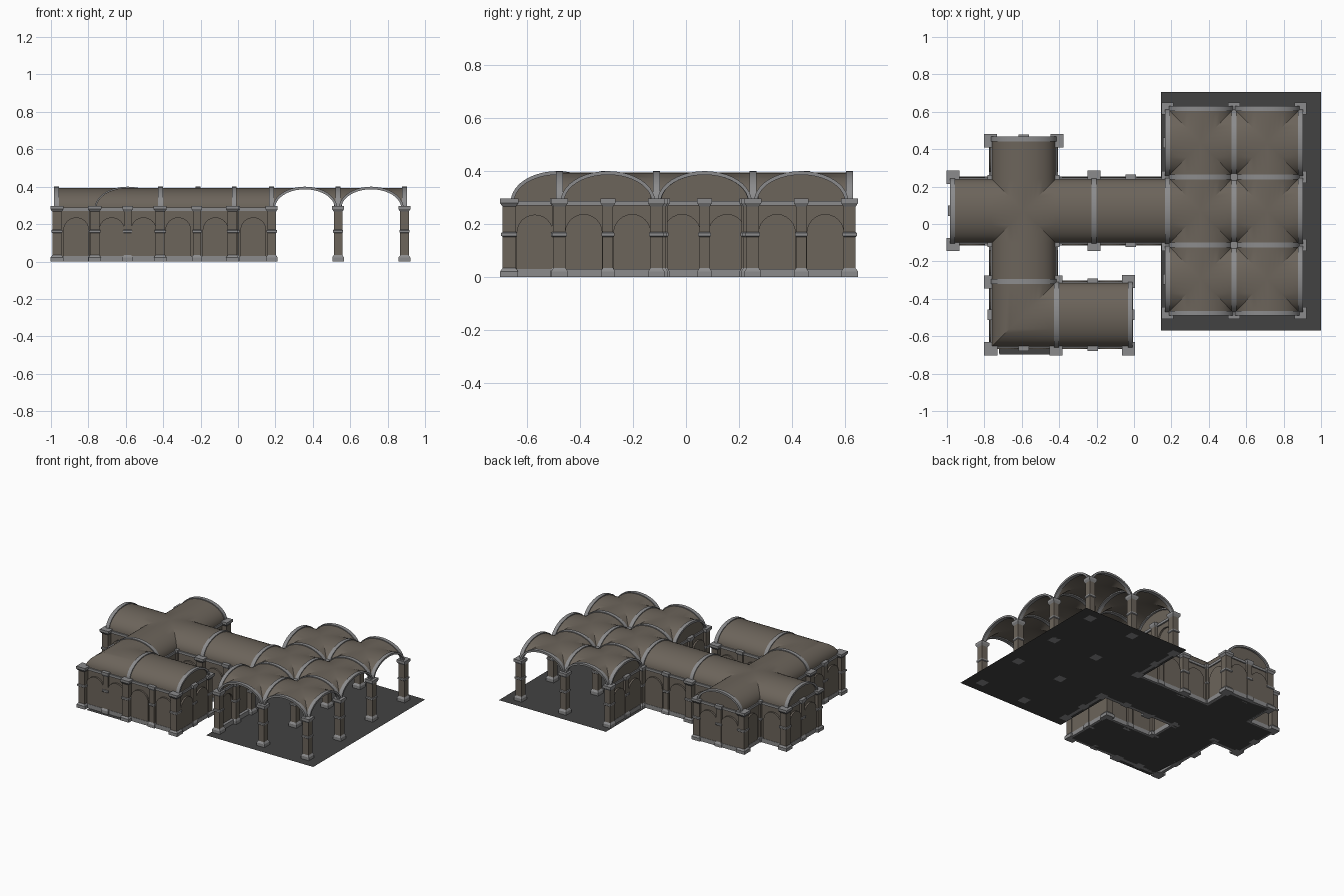
import bpy, bmesh, math
from mathutils import Vector

if "Cube" in bpy.data.objects:
    bpy.data.objects.remove(bpy.data.objects["Cube"])


def material(name, c):
    m = bpy.data.materials.new(name)
    m.diffuse_color = (*c, 1)
    m.use_nodes = True
    m.node_tree.nodes["Principled BSDF"].inputs["Base Color"].default_value = m.diffuse_color
    return m


STONE = material("brown_stone", (0.15, 0.128, 0.104))
TRIM = material("grey_trim", (0.26, 0.26, 0.265))
FLOOR = material("dark_floor", (0.055, 0.055, 0.055))
Z0, H = 0.285, 0.109          # vault spring height and rise
N = 20                        # segments in each vault arc


class Part:
    """Collects faces, then becomes one object."""
    def __init__(self, name, *mats):
        self.name, self.mats, self.bm = name, mats, bmesh.new()

    def face(self, pts, mat=0):
        f = self.bm.faces.new([self.bm.verts.new(p) for p in pts])
        f.material_index = mat
        return f

    def box(self, a, b, mat=0):
        (x0, y0, z0), (x1, y1, z1) = a, b
        self.rings([[(x0, y0, z), (x1, y0, z), (x1, y1, z), (x0, y1, z)] for z in (z0, z1)], mat)

    def rings(self, rings, mat=0):
        for i, (r, s) in enumerate(zip(rings, rings[1:])):
            for k in range(len(r)):
                j = (k + 1) % len(r)
                self.face([r[k], r[j], s[j], s[k]], mat[i] if isinstance(mat, list) else mat)
        self.face(rings[0][::-1], mat[0] if isinstance(mat, list) else mat)
        self.face(rings[-1], mat[-1] if isinstance(mat, list) else mat)

    def finish(self, smooth=False):
        bmesh.ops.remove_doubles(self.bm, verts=self.bm.verts, dist=1e-5)
        me = bpy.data.meshes.new(self.name)
        self.bm.to_mesh(me)
        self.bm.free()
        for m in self.mats:
            me.materials.append(m)
        ob = bpy.data.objects.new(self.name, me)
        bpy.context.collection.objects.link(ob)
        if smooth:
            bpy.ops.object.select_all(action='DESELECT')
            ob.select_set(True)
            bpy.context.view_layer.objects.active = ob
            bpy.ops.object.shade_smooth_by_angle(angle=math.radians(25))


# ---- vaults: each web is swept along one direction from start(s) to the bay edge
def web(part, c, half, d, start):
    dx, dy = d

    def pt(t, edge):
        s = -math.cos(t)
        r = 1 if edge else start(s)
        u, v = (r * dx, s) if dx else (s, r * dy)
        return Vector((c[0] + u * half[0], c[1] + v * half[1], Z0 + H * math.sin(t)))
    for k in range(N):
        a, b = math.pi * k / N, math.pi * (k + 1) / N
        q = [pt(a, 0), pt(a, 1), pt(b, 1), pt(b, 0)]
        pts = [p for i, p in enumerate(q) if (p - q[i - 1]).length > 1e-5]
        if len(pts) < 3:
            continue
        f = part.face(pts)
        f.normal_update()
        if f.normal.z < 0:
            f.normal_flip()


DIRS = [(1, 0), (-1, 0), (0, 1), (0, -1)]


def groin(part, c, half):
    for d in DIRS:
        web(part, c, half, d, abs)


def barrel(part, x0, x1, y0, y1, d):
    web(part, ((x0 + x1) / 2, (y0 + y1) / 2), ((x1 - x0) / 2, (y1 - y0) / 2), d, lambda s: -1)


CX, CY, BY, A = -0.59, 0.07, -0.485, 0.17      # corridor centre lines, half width
hallx, hally = (0.18, 0.535, 0.89), (-0.477, -0.112, 0.252, 0.617)

hall = Part("hall_vaults", STONE)
for x0, x1 in zip(hallx, hallx[1:]):
    for y0, y1 in zip(hally, hally[1:]):
        groin(hall, ((x0 + x1) / 2, (y0 + y1) / 2), (0.167, 0.172))
hall.finish(True)

cor = Part("corridor_vaults", STONE)
groin(cor, (CX, CY), (A, A))
barrel(cor, -0.97, CX - A, CY - A, CY + A, (1, 0))
barrel(cor, CX + A, 0.18, CY - A, CY + A, (1, 0))
barrel(cor, CX - A, CX + A, CY + A, 0.46, (0, 1))
barrel(cor, CX - A, CX + A, BY + A, CY - A, (0, 1))
barrel(cor, CX + A, -0.015, BY - A, BY + A, (1, 0))
for d in ((1, 0), (0, 1)):                      # mitred corner
    web(cor, (CX, BY), (A, A), d, lambda s: s)
cor.finish(True)


# ---- ribs: elliptical bands across the vaults
ribs = Part("vault_ribs", TRIM)


def rib(c, axis, half, w=0.013):
    def ring(t):
        out = []
        for k, e in ((0, -w), (0, w), (1, w), (1, -w)):
            s = math.cos(t) * (half + (0.006 if k else -0.007))
            z = Z0 + math.sin(t) * (H + (0.006 if k else -0.008))
            out.append((c[0] + e, c[1] + s, z) if axis == 'y' else (c[0] + s, c[1] + e, z))
        return out
    ribs.rings([ring(math.pi * k / N) for k in range(N + 1)])


for x in hallx:
    for y0, y1 in zip(hally, hally[1:]):
        rib((x, (y0 + y1) / 2), 'y', 0.172)
for y in hally:
    for x0, x1 in zip(hallx, hallx[1:]):
        rib(((x0 + x1) / 2, y), 'x', 0.167)
for x, y in ((-0.97, CY), (-0.213, CY), (-0.415, BY), (-0.02, BY)):
    rib((x, y), 'y', A)
for y in (0.455, -0.308):
    rib((CX, y), 'x', A)
ribs.finish(True)

# ---- closed ends under the vaults
ends = Part("end_wall_tops", STONE)
for x, y, axis in ((-0.97, CY, 'y'), (-0.02, BY, 'y'), (CX, 0.455, 'x'),
                   (0.18, -0.295, 'y'), (0.18, 0.435, 'y')):
    arc = [(A * math.cos(math.pi * k / N), Z0 + H * math.sin(math.pi * k / N)) for k in range(N + 1)]
    ends.face([(x, y + s, z) if axis == 'y' else (x + s, y, z) for s, z in arc])
ends.finish()

# ---- walls with round-headed niches, trimmed by skirting and cornice
walls = Part("niche_walls", STONE)
trim = Part("skirting_and_cornice", TRIM)
piers = Part("pilasters", STONE, TRIM)
PROFILE = [(1.35, 0), (1.35, .022), (1, .034), (1, .152), (1.2, .156), (1.2, .167), (1, .17),
           (1, .266), (1.4, .28), (1.4, .297)]
PMATS = [1, 1, 0, 1, 1, 1, 0, 1, 1]


def pier(x, y, h=0.025, part=piers):
    part.rings([[(x + a * h * k, y + b * h * k, z) for a, b in ((-1, -1), (1, -1), (1, 1), (-1, 1))]
                for k, z in PROFILE], PMATS)


def wall(x0, y0, x1, y1, n):
    """Outside lies to the right of the direction of travel."""
    p, q = Vector((x0, y0, 0)), Vector((x1, y1, 0))
    d = (q - p).normalized()
    out = Vector((d.y, -d.x, 0))
    L = (q - p).length / n
    r, spring, top, M = 0.069, 0.167, 0.285, 12
    for i in range(n):
        def at(s, z, o=0.0):
            return p + d * (i * L + L / 2 + s) + out * o + Vector((0, 0, z))
        arch = [(-r, 0)] + [(-r * math.cos(math.pi * k / M), spring + r * math.sin(math.pi * k / M))
                            for k in range(M + 1)] + [(r, 0)]
        for sg in (-1, 1):
            walls.face([at(sg * L / 2, 0), at(sg * r, 0), at(sg * r, top), at(sg * L / 2, top)][::sg * -1])
        for (s, z), (t, w) in zip(arch, arch[1:]):
            if abs(t - s) > 1e-6:
                walls.face([at(s, z), at(t, w), at(t, top), at(s, top)])
            walls.face([at(s, z), at(s, z, .012), at(t, w, .012), at(t, w)])
        walls.face([at(s, z, .012) for s, z in arch])
        if i:
            c = at(-L / 2, 0, -0.004)
            pier(c.x, c.y, 0.02)
    for z0, z1, a, b in ((0, .03, -.008, .014), (.27, .288, -.01, .008)):
        c0, c1 = p + out * a, q + out * b
        trim.box((min(c0.x, c1.x), min(c0.y, c1.y), z0), (max(c0.x, c1.x), max(c0.y, c1.y), z1))


n, s = CY + A, CY - A
w, e = CX - A, CX + A
bn, bs = BY + A, BY - A
for x0, x1, k in ((-0.97, w, 1), (e, -0.213, 1), (-0.213, 0.18, 2)):
    wall(x1, n, x0, n, k)
    wall(x0, s, x1, s, k)
for y0, y1 in ((n, 0.455), (bn, s)):            # both sides of the short arms
    wall(w, y1, w, y0, 1)
    wall(e, y0, e, y1, 1)
wall(-0.97, n, -0.97, s, 2)
wall(e, 0.455, w, 0.455, 2)
wall(w, bn, w, bs, 2)
wall(w, bs, e, bs, 2)
wall(e, bs, -0.02, bs, 2)
wall(-0.02, bn, e, bn, 2)
wall(-0.02, bs, -0.02, bn, 2)
wall(0.18, -0.112, 0.18, -0.477, 2)
wall(0.18, 0.617, 0.18, 0.252, 2)

# main piers of the corridors
for x, y in ((-0.968, n + .01), (-0.968, s - .01), (-0.213, n + .01), (-0.213, s - .01),
             (w - .008, .445), (e + .008, .445), (w - .008, bn + .005), (e + .004, bn + .005),
             (w - .006, bs - .012), (e + .004, bs - .012), (-0.03, bs - .012), (-0.03, bn + .008)):
    pier(x, y)
for x in (w + .008, e - .008):
    for y in (n - .008, s + .008):
        pier(x, y, 0.022)
walls.finish()
trim.finish()
piers.finish()

# ---- hall columns, the free-standing ones with a round block under the ribs
cols = Part("hall_columns", STONE, TRIM)
for x in hallx:
    for y in hally:
        pier(x, y, 0.023, cols)
for y in hally[1:3]:
    cols.rings([[(hallx[1] + .022 * math.cos(math.tau * k / 16), y + .022 * math.sin(math.tau * k / 16), z)
                 for k in range(16)] for z in (.297, .33)], 1)
cols.finish()

# ---- floors
floor = Part("floor", FLOOR)
for x0, y0, x1, y1 in ((0.145, -0.57, 1.0, 0.707), (-0.97, s, 0.145, n), (w, n, e, 0.46),
                       (w, bn, e, s), (e, bs, -0.02, bn)):
    floor.face([(x0, y0, 0), (x1, y0, 0), (x1, y1, 0), (x0, y1, 0)])
floor.face([(w, bn, 0), (-0.72, -0.697, 0), (e, -0.697, 0), (e, bn, 0)])
floor.finish()
